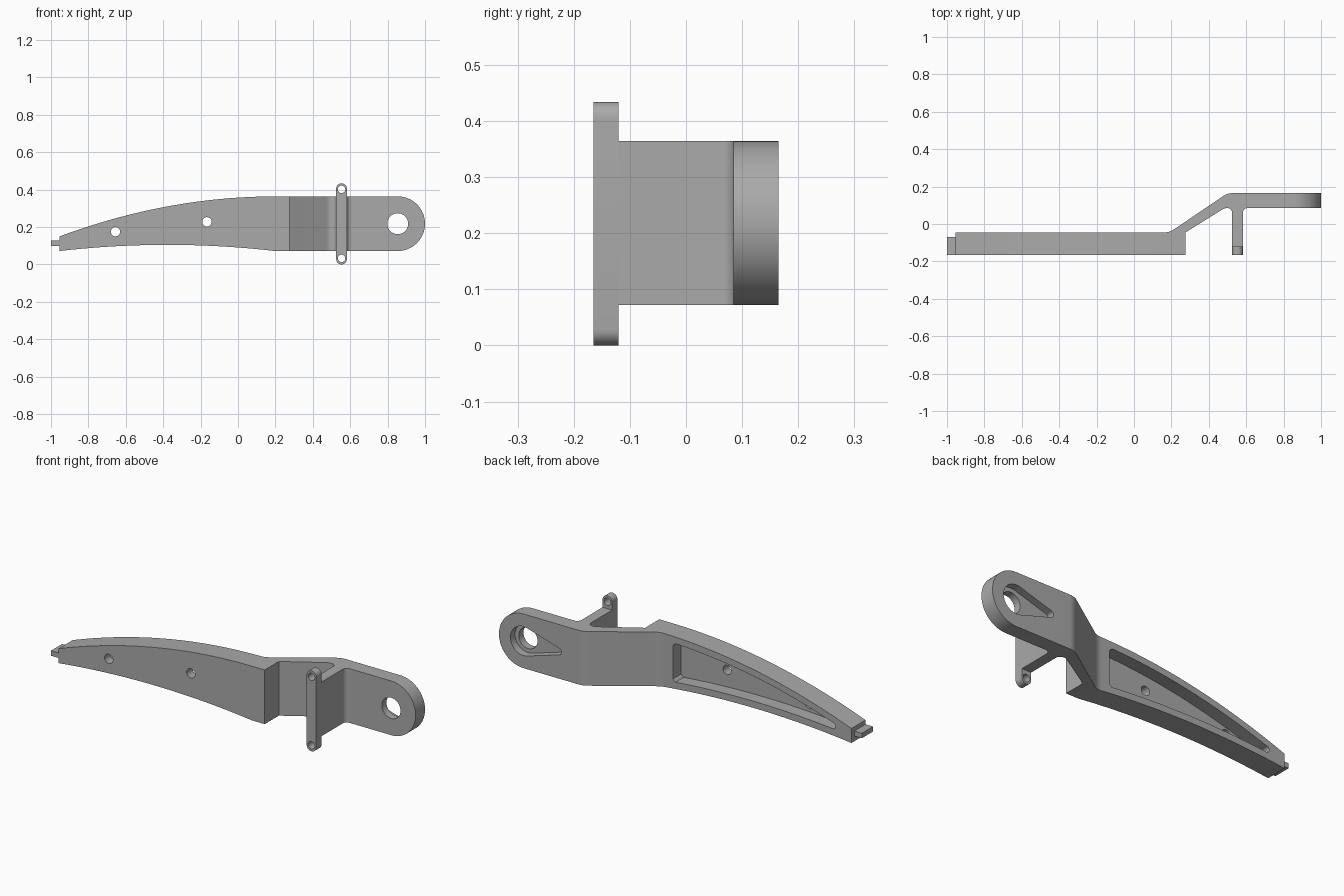
import bpy, bmesh, math
from mathutils import Vector

if "Cube" in bpy.data.objects:
    bpy.data.objects.remove(bpy.data.objects["Cube"])

metal = bpy.data.materials.new("plain grey metal")
metal.use_nodes = True
GREY = (0.4, 0.4, 0.4, 1)
metal.diffuse_color = GREY
metal.node_tree.nodes["Principled BSDF"].inputs["Base Color"].default_value = GREY


def rounded(corners, steps=8):
    """Outline from (x, y, radius) corners, each rounded by its radius."""
    out = []
    for i, (x, y, r) in enumerate(corners):
        p = Vector((x, y))
        if r == 0:
            out.append(p)
            continue
        a = (Vector(corners[i - 1][:2]) - p).normalized()
        b = (Vector(corners[(i + 1) % len(corners)][:2]) - p).normalized()
        half = a.angle(b) / 2
        centre = p + (a + b).normalized() * r / math.sin(half)
        start = p + a * r / math.tan(half) - centre
        end = p + b * r / math.tan(half) - centre
        turn = math.atan2(start.x * end.y - start.y * end.x, start.dot(end))
        for k in range(steps + 1):
            t = turn * k / steps
            c, s = math.cos(t), math.sin(t)
            out.append(centre + Vector((start.x * c - start.y * s, start.x * s + start.y * c)))
    return out


def arc(cx, cz, r, a0, a1, steps=32):
    angles = [math.radians(a0 + (a1 - a0) * k / steps) for k in range(steps + 1)]
    return [Vector((cx + r * math.cos(a), cz + r * math.sin(a))) for a in angles]


def prism(name, outline, axis, lo, hi):
    """Extrude a top outline (axis Z) or a front outline (axis Y)."""
    bm = bmesh.new()
    put = (lambda p: (p[0], p[1], lo)) if axis == "Z" else (lambda p: (p[0], lo, p[1]))
    face = bm.faces.new([bm.verts.new(put(p)) for p in outline])
    new = bmesh.ops.extrude_face_region(bm, geom=[face])["geom"]
    move = (0, 0, hi - lo) if axis == "Z" else (0, hi - lo, 0)
    bmesh.ops.translate(bm, vec=move, verts=[v for v in new if isinstance(v, bmesh.types.BMVert)])
    bmesh.ops.recalc_face_normals(bm, faces=bm.faces)
    mesh = bpy.data.meshes.new(name)
    bm.to_mesh(mesh)
    bm.free()
    mesh.materials.append(metal)
    ob = bpy.data.objects.new(name, mesh)
    bpy.context.collection.objects.link(ob)
    return ob


def select(ob):
    bpy.ops.object.select_all(action="DESELECT")
    ob.select_set(True)
    bpy.context.view_layer.objects.active = ob


def cut(ob, tool, mode="DIFFERENCE"):
    mod = ob.modifiers.new("cut", "BOOLEAN")
    mod.operation, mod.solver, mod.object = mode, "EXACT", tool
    select(ob)
    bpy.ops.object.modifier_apply(modifier=mod.name)
    bpy.data.objects.remove(tool)


def drill(ob, x, z, r):
    cut(ob, prism("drill", arc(x, z, r, 0, 360)[:-1], "Y", -1, 1))


# Curved upper and lower edges of the arm
BOTTOM, TOP, END = 0.072, 0.364, -0.955


def upper(x):
    return TOP - 0.214 * min(1, (x - 0.2) / (END - 0.2)) ** 2 if x < 0.2 else TOP


def lower(x):
    return 0.105 - 0.033 * ((x + 0.378) / 0.577) ** 2


def span(a, b, steps=32):
    return [a + (b - a) * k / steps for k in range(steps + 1)]


# Arm: bent plan outline trimmed by the side outline
plan = rounded([(END, -0.165, 0), (0.275, -0.165, 0), (0.275, -0.045, 0),
                (0.485, 0.085, 0.05), (1.1, 0.085, 0), (1.1, 0.165, 0),
                (0.5, 0.165, 0.09), (0.19, -0.045, 0.09), (END, -0.045, 0)])
arm = prism("arm", plan, "Z", -0.2, 0.7)
EYE_X, EYE_Z = 0.854, (BOTTOM + TOP) / 2
outline = [(x, lower(x)) for x in span(END, 0.199)]
outline += arc(EYE_X, EYE_Z, (TOP - BOTTOM) / 2, -90, 90)
outline += [(x, upper(x)) for x in span(0.2, END)]
cut(arm, prism("trim", outline, "Y", -1, 1), "INTERSECT")

# Pocket in the back of the arm
RIM = 0.036
TIP, ROOT = -0.845, 0.11
pocket = [(x, lower(x) + RIM) for x in span(TIP, ROOT - 0.015)]
pocket += [(ROOT, lower(ROOT) + RIM + 0.015), (ROOT, upper(ROOT) - RIM - 0.015)]
pocket += [(x, upper(x) - RIM) for x in span(ROOT - 0.015, TIP)]
z0, z1 = lower(TIP) + RIM, upper(TIP) - RIM
pocket += arc(TIP, (z0 + z1) / 2, (z1 - z0) / 2, 90, 270, 12)[1:-1]
cut(arm, prism("pocket", pocket, "Y", -0.115, 0))

# Tapered recess around the eye, open to the back
BIG, SMALL, TAIL = 0.078, 0.018, 0.645
lean = math.degrees(math.acos((BIG - SMALL) / (EYE_X - TAIL)))
recess = arc(EYE_X, EYE_Z, BIG, lean - 180, 180 - lean)
recess += arc(TAIL, EYE_Z, SMALL, 180 - lean, 180 + lean, 12)
cut(arm, prism("recess", recess, "Y", 0.125, 0.3))

# Through holes
for x, z, r in [(EYE_X, EYE_Z, 0.056), (-0.655, 0.175, 0.025), (-0.166, 0.228, 0.025)]:
    drill(arm, x, z, r)

# End tab
tab = prism("end_tab", [(-1, -0.165), (END, -0.165), (END, -0.07), (-1, -0.07)], "Z", 0.1, 0.127)

# Rib with filleted root
L, R, F = 0.525, 0.582, 0.025
rib_outline = [(L, -0.12), (R, -0.12)]
rib_outline += arc(R + F, 0.085 - F, F, 180, 90, 8) + arc(L - F, 0.085 - F, F, 90, 0, 8)
rib = prism("rib", rib_outline, "Z", BOTTOM, TOP)

# Crossbar with rounded, drilled ends
MID, HALF = (L + R) / 2, (R - L) / 2
LOW, HIGH = HALF, 0.434 - HALF
bar = prism("crossbar", arc(MID, LOW, HALF, 180, 360, 16) + arc(MID, HIGH, HALF, 0, 180, 16),
            "Y", -0.165, -0.12)
for z in (LOW + 0.004, HIGH - 0.004):
    drill(bar, MID, z, 0.02)

for ob in (arm, tab, rib, bar):
    select(ob)
    bpy.ops.object.shade_smooth_by_angle(angle=math.radians(30))
